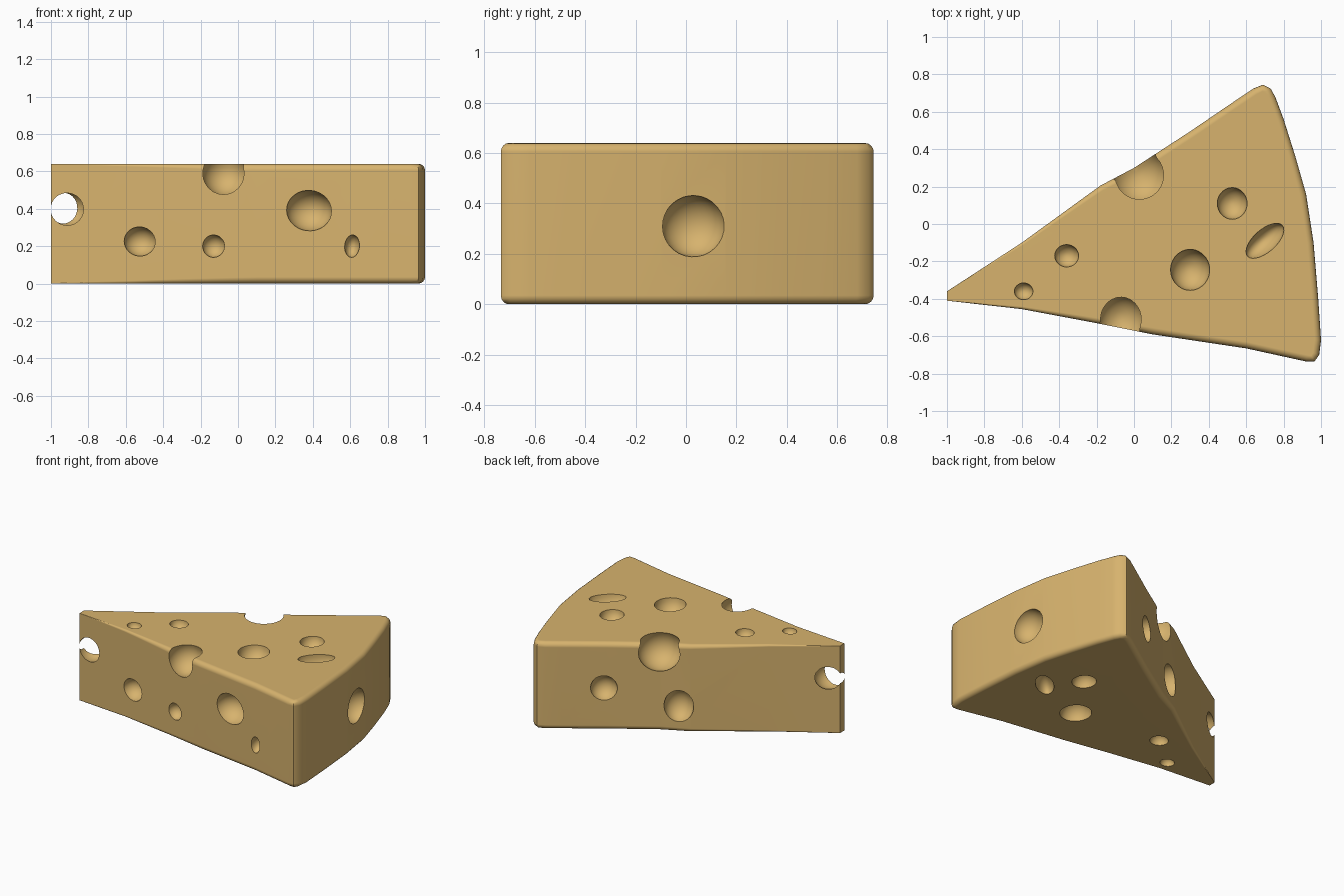
import bpy, bmesh, math
from mathutils import Vector

if "Cube" in bpy.data.objects:
    bpy.data.objects.remove(bpy.data.objects["Cube"])

H = 0.64
cheese_mat = bpy.data.materials.new("cheese_tan")
cheese_mat.diffuse_color = (0.68, 0.45, 0.155, 1)
cheese_mat.use_nodes = True
cheese_mat.node_tree.nodes["Principled BSDF"].inputs["Base Color"].default_value = cheese_mat.diffuse_color

# Wedge outline seen from above, counter-clockwise from the tip
outline = [(-1, -.41), (-.6, -.455), (-.2, -.53), (.1, -.59), (.6, -.665),
           (.92, -.735), (.965, -.735), (.99, -.70), (1, -.62), (.985, -.4), (.96, -.1),
           (.92, .16), (.86, .37), (.80, .56), (.755, .68), (.73, .725), (.69, .745),
           (.64, .725), (.55, .665), (.3, .495), (0, .30), (-.18, .205), (-.6, -.10),
           (-1, -.36)]


def inward(i):
    """Inward direction at an outline point."""
    n = len(outline)
    a, b, c = (Vector(outline[(i + k) % n]) for k in (-1, 0, 1))
    d1, d2 = (b - a).normalized(), (c - b).normalized()
    return Vector((-(d1.y + d2.y), d1.x + d2.x)).normalized()


# Wedge body: stacked rings whose rim rounding fades out at the tip
bm = bmesh.new()
angles = [0, 22.5, 45, 67.5, 90]
levels = [(a, 0) for a in reversed(angles)] + [(a, 1) for a in angles]
rings = []
for a, top in levels:
    ring = []
    for i, p in enumerate(outline):
        r = max(0.002, min(.035, .035 * (p[0] + 1)))
        off = r * (1 - math.cos(math.radians(a)))
        dz = r * (1 - math.sin(math.radians(a)))
        q = Vector(p)
        if p[0] > -1:
            q += inward(i) * off
        ring.append(bm.verts.new((q.x, q.y, H - dz if top else dz)))
    rings.append(ring)
n = len(outline)
for lo, hi in zip(rings, rings[1:]):
    for i in range(n):
        j = (i + 1) % n
        bm.faces.new((lo[i], lo[j], hi[j], hi[i]))
bm.faces.new(rings[-1])
bm.faces.new(rings[0][::-1])
bmesh.ops.recalc_face_normals(bm, faces=bm.faces)
me = bpy.data.meshes.new("cheese_wedge")
bm.to_mesh(me)
bm.free()
wedge = bpy.data.objects.new("cheese_wedge", me)
bpy.context.collection.objects.link(wedge)
me.materials.append(cheese_mat)

# Holes: (centre, radii, turn about z)
holes = [
    # through hole at the tip
    ((-.91, -.37, .40), (.098, .12, .095), 0),
    # front face
    ((-.525, -.465, .225), (.085, .085, .078), 0),
    ((-.13, -.54, .20), (.06, .06, .06), 0),
    ((.38, -.63, .39), (.122, .12, .108), 0),
    ((.61, -.665, .20), (.04, .06, .06), 0),
    # rim notches, front and back
    ((-.07, -.51, .59), (.12, .13, .12), 0),
    ((.03, .26, .57), (.15, .15, .14), 0),
    # right face
    ((.945, .03, .31), (.11, .125, .122), 0),
    # back face
    ((.31, .51, .31), (.09, .09, .09), 0),
    ((-.11, .24, .19), (.10, .10, .115), 0),
]
# Bowls repeated on top and bottom: (x, y, rx, ry, turn)
for x, y, rx, ry, turn in [(.525, .11, .08, .085, 0), (.30, -.245, .105, .11, 0),
                           (.70, -.09, .125, .06, 42), (-.36, -.17, .064, .06, 0),
                           (-.59, -.36, .05, .045, 0)]:
    for z in (0, H):
        holes.append(((x, y, z), (rx, ry, (rx + ry) / 2), turn))

bpy.context.view_layer.objects.active = wedge
for c, r, turn in holes:
    bpy.ops.mesh.primitive_uv_sphere_add(segments=28, ring_count=15, radius=1, location=c,
                                         rotation=(0.13, 0.09, math.radians(turn)))
    cutter = bpy.context.object
    cutter.name = "hole_cutter"
    cutter.scale = r
    cutter.hide_render = True
    cutter.data.materials.append(cheese_mat)
    mod = wedge.modifiers.new("hole", 'BOOLEAN')
    mod.operation = 'DIFFERENCE'
    mod.solver = 'EXACT'
    mod.object = cutter
    bpy.context.view_layer.objects.active = wedge
    bpy.ops.object.modifier_apply(modifier=mod.name)
    bpy.data.objects.remove(cutter, do_unlink=True)

# Smooth shading with crisp hole rims
bpy.ops.object.select_all(action='DESELECT')
wedge.select_set(True)
bpy.context.view_layer.objects.active = wedge
bpy.ops.object.shade_smooth_by_angle(angle=math.radians(38))
wn = wedge.modifiers.new("even_shading", 'WEIGHTED_NORMAL')
wn.keep_sharp = True
